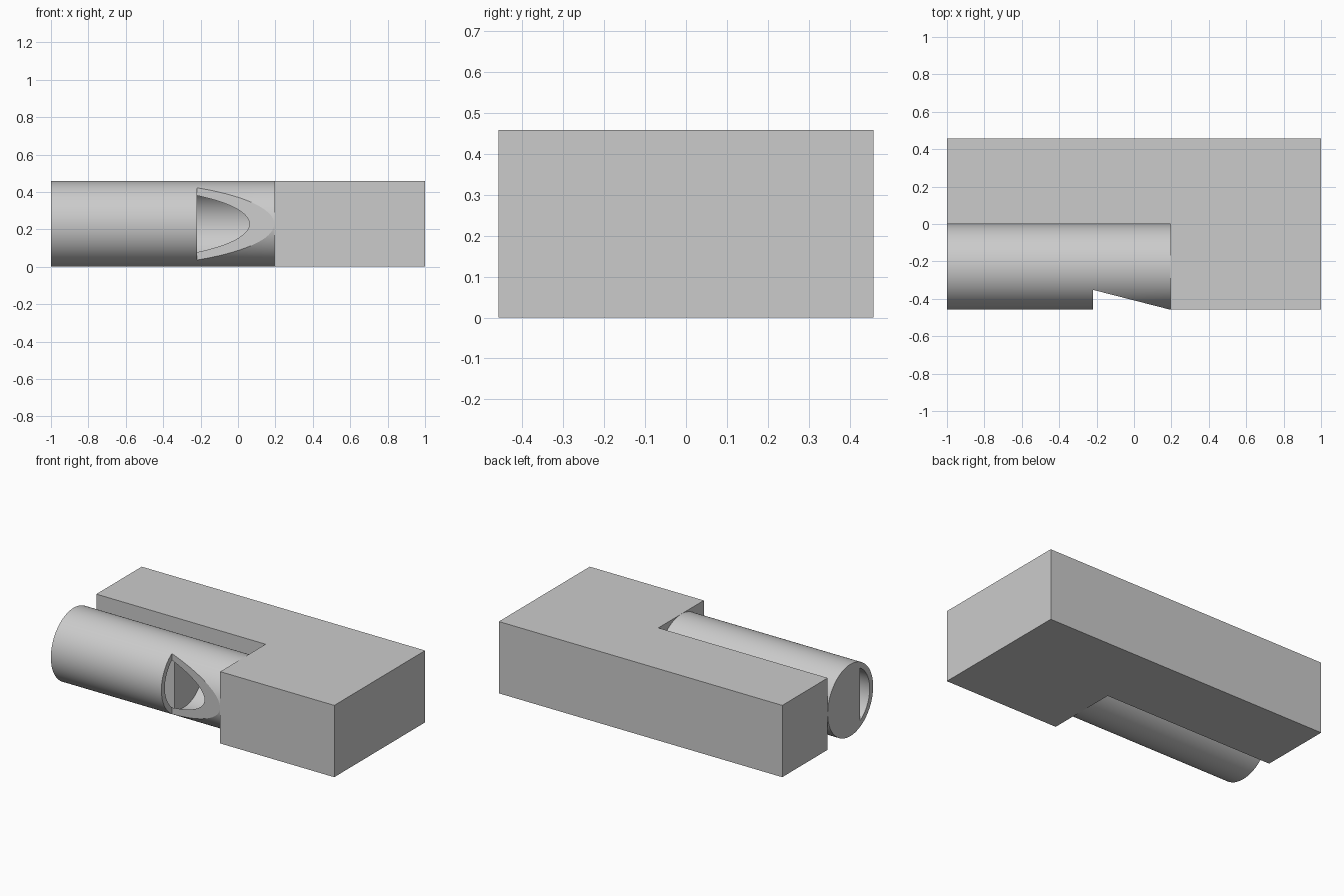
import bpy
import bmesh
from math import sin, cos, pi, acos, radians

if "Cube" in bpy.data.objects:
    bpy.data.objects.remove(bpy.data.objects["Cube"], do_unlink=True)

HALF_Y = 0.458
HEIGHT = 0.458
R = HEIGHT / 2            # pipe radius, also its axis height
BORE = 0.195              # inner radius
STEP = 0.195              # x where the pipe meets the block
MOUTH = -0.22             # x of the upright edge of the mouth
FLOOR = 0.097             # distance from axis to the flat airway floor

grey = bpy.data.materials.new("plain_grey")
grey.use_nodes = True
grey.diffuse_color = (0.6, 0.6, 0.6, 1)
grey.node_tree.nodes["Principled BSDF"].inputs["Base Color"].default_value = (0.6, 0.6, 0.6, 1)


def prism(name, points, axis, start, end):
    """Extrude a flat profile along x (points are y, z) or z (points are x, y)."""
    def place(p, t):
        return (t, *p) if axis == "x" else (*p, t)
    bm = bmesh.new()
    low = [bm.verts.new(place(p, start)) for p in points]
    high = [bm.verts.new(place(p, end)) for p in points]
    bm.faces.new(low)
    bm.faces.new(high)
    n = len(points)
    for i in range(n):
        j = (i + 1) % n
        bm.faces.new((low[i], low[j], high[j], high[i]))
    bmesh.ops.recalc_face_normals(bm, faces=bm.faces)
    mesh = bpy.data.meshes.new(name)
    bm.to_mesh(mesh)
    bm.free()
    mesh.materials.append(grey)
    obj = bpy.data.objects.new(name, mesh)
    bpy.context.collection.objects.link(obj)
    return obj


def arc(radius, first, last, count):
    """Points around the pipe axis, angle zero pointing to the front."""
    return [(-R - radius * cos(first + (last - first) * i / count),
             R + radius * sin(first + (last - first) * i / count))
            for i in range(count + 1)]


def activate(obj):
    bpy.ops.object.select_all(action="DESELECT")
    obj.select_set(True)
    bpy.context.view_layer.objects.active = obj


def carve(obj, cutter):
    cutter.hide_render = True
    mod = obj.modifiers.new("carve", "BOOLEAN")
    mod.operation = "DIFFERENCE"
    mod.solver = "EXACT"
    mod.object = cutter
    activate(obj)
    bpy.ops.object.modifier_apply(modifier=mod.name)
    bpy.data.objects.remove(cutter, do_unlink=True)


# L-shaped body
prism("body_block", [(-1, 0), (STEP, 0), (STEP, -HALF_Y), (1, -HALF_Y),
                     (1, HALF_Y), (-1, HALF_Y)], "z", 0, HEIGHT)

# Round pipe lying in the notch of the body
pipe = prism("whistle_pipe", arc(R, 0, 2 * pi, 96)[:-1], "x", -1, STEP)

# Sounding chamber
carve(pipe, prism("chamber_cutter", arc(BORE, 0, 2 * pi, 96)[:-1],
                  "x", MOUTH + 0.001, STEP + 0.1))

# Airway slot above the flat-fronted plug
half = acos(FLOOR / BORE)
carve(pipe, prism("airway_cutter", arc(BORE - 0.001, -half, half, 32),
                  "x", -1.1, MOUTH + 0.01))

# Mouth with an upright edge and a sloping lip
carve(pipe, prism("mouth_cutter", [(MOUTH, -0.6), (MOUTH, -0.352),
                                   (0.35, -0.498), (0.35, -0.6)],
                  "z", -0.1, HEIGHT + 0.1))

activate(pipe)
bpy.ops.object.shade_smooth_by_angle(angle=radians(12))
